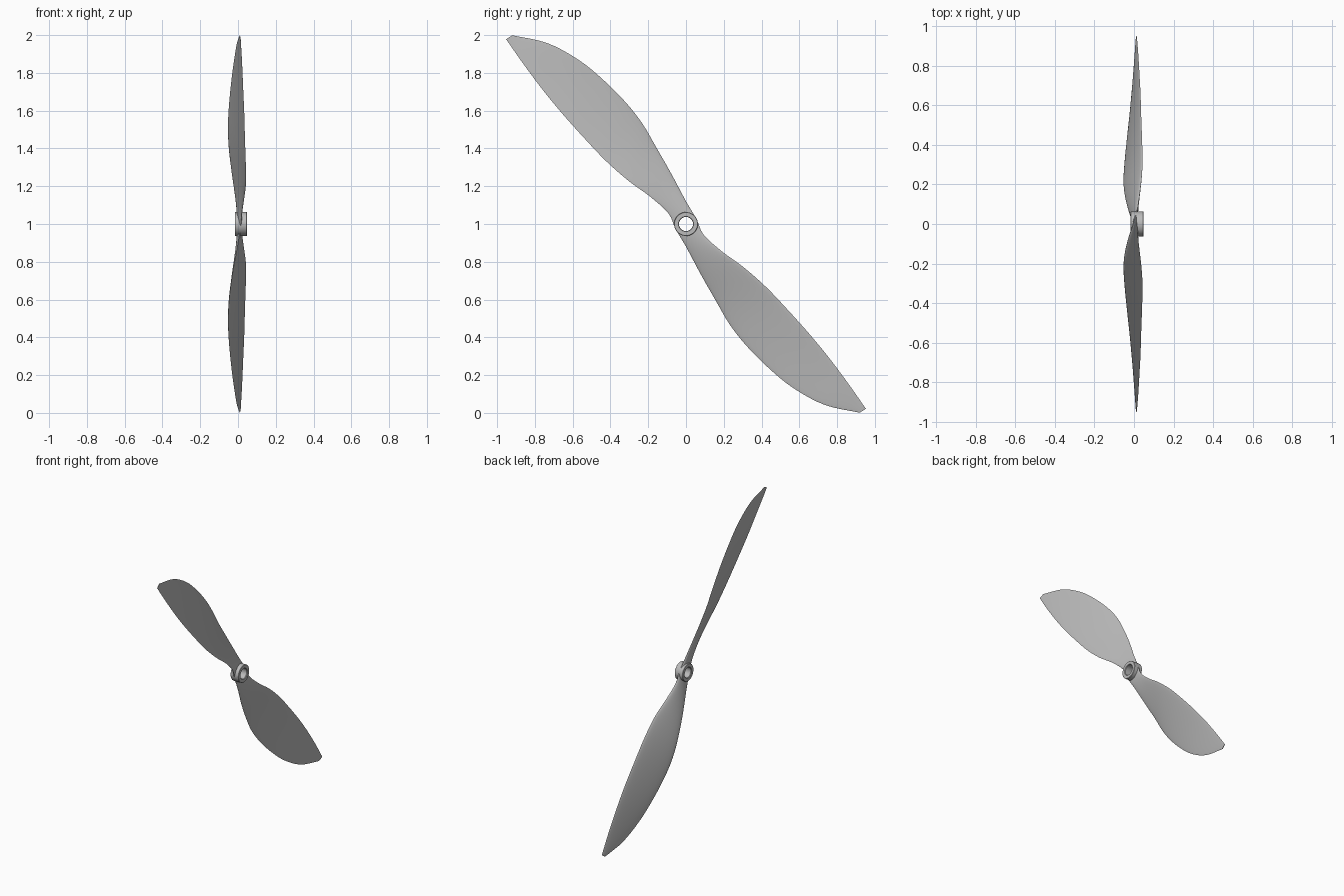
import bpy, bmesh, math
from mathutils import Vector

if "Cube" in bpy.data.objects:
    bpy.data.objects.remove(bpy.data.objects["Cube"])

grey = bpy.data.materials.new("grey")
grey.diffuse_color = (0.5, 0.5, 0.5, 1)
grey.use_nodes = True
grey.node_tree.nodes["Principled BSDF"].inputs["Base Color"].default_value = grey.diffuse_color

# Blade stations, root to tip: leading edge xyz, trailing edge xyz, thickness
ST = [
    (0.012, 0.055, 1.027, 0.012, -0.055, 0.973, 0.024),
    (-0.003, 0.000, 1.120, 0.020, -0.093, 1.056, 0.024),
    (-0.030, -0.080, 1.270, 0.034, -0.190, 1.145, 0.020),
    (-0.048, -0.160, 1.410, 0.043, -0.300, 1.225, 0.017),
    (-0.052, -0.230, 1.530, 0.041, -0.420, 1.330, 0.015),
    (-0.046, -0.320, 1.645, 0.037, -0.530, 1.445, 0.013),
    (-0.034, -0.440, 1.765, 0.033, -0.660, 1.590, 0.011),
    (-0.020, -0.570, 1.870, 0.027, -0.770, 1.725, 0.009),
    (-0.005, -0.735, 1.958, 0.021, -0.870, 1.860, 0.007),
    (0.009, -0.920, 1.999, 0.014, -0.952, 1.978, 0.004),
]
N, SUB = 12, 4


def turn(v):
    """Half turn about the hub axis."""
    return Vector((v[0], -v[1], 2 - v[2]))


def mirrored_root():
    s = ST[1]
    return (*turn(s[3:6]), *turn(s[0:3]), s[6])


def spline(rows):
    ext = [mirrored_root()] + rows + [tuple(2 * a - b for a, b in zip(rows[-1], rows[-2]))]
    out = []
    for i in range(1, len(ext) - 2):
        for k in range(SUB):
            t = k / SUB
            out.append([0.5 * (2 * b + (c - a) * t + (2 * a - 5 * b + 4 * c - d) * t * t
                               + (3 * b - a - 3 * c + d) * t ** 3)
                        for a, b, c, d in zip(*ext[i - 1:i + 3])])
    return out + [list(rows[-1])]


def section(s):
    """Closed section: domed on the -x side, nearly flat on the +x side."""
    a, b, th = Vector(s[0:3]), Vector(s[3:6]), s[6]
    chord = b - a
    span = Vector((0, -0.69, 0.72))
    nrm = chord.cross(span).normalized()
    if nrm.x > 0:
        nrm = -nrm
    ring = []
    for i in range(2 * N):
        u = 0.5 - 0.5 * math.cos(math.pi * i / N)
        h = math.sin(math.pi * i / N) * th
        ring.append(a + chord * u + nrm * (h * 0.65 if i <= N else h * 0.35))
    return ring


def finish(name, bm):
    bmesh.ops.recalc_face_normals(bm, faces=bm.faces)
    me = bpy.data.meshes.new(name)
    bm.to_mesh(me)
    bm.free()
    ob = bpy.data.objects.new(name, me)
    bpy.context.collection.objects.link(ob)
    me.materials.append(grey)
    return ob


def smooth(ob, angle):
    bpy.ops.object.select_all(action='DESELECT')
    ob.select_set(True)
    bpy.context.view_layer.objects.active = ob
    bpy.ops.object.shade_smooth_by_angle(angle=math.radians(angle))


# Twin blades lofted through the hub
upper = [section(s) for s in spline(ST)]
lower = [[turn(r[(N - i) % (2 * N)]) for i in range(2 * N)] for r in upper[1:]]
bm = bmesh.new()
rings = [[bm.verts.new(p) for p in r] for r in lower[::-1] + upper]
for r, q in zip(rings, rings[1:]):
    for i in range(2 * N):
        j = (i + 1) % (2 * N)
        bm.faces.new((r[i], r[j], q[j], q[i]))
bm.faces.new(rings[0])
bm.faces.new(rings[-1])
blades = finish("blades", bm)


def lathe(name, profile, seg=48):
    """Spin a closed (x, radius) profile about the hub axis."""
    bm = bmesh.new()
    rs = [[bm.verts.new((x, r * math.cos(w), 1 + r * math.sin(w))) for x, r in profile]
          for w in (2 * math.pi * k / seg for k in range(seg))]
    n = len(profile)
    for k in range(seg):
        p, q = rs[k], rs[(k + 1) % seg]
        for i in range(n):
            j = (i + 1) % n
            bm.faces.new((p[i], p[j], q[j], q[i]))
    return finish(name, bm)


# Bore cut through the blade root
bm = bmesh.new()
bmesh.ops.create_cone(bm, cap_ends=True, segments=48, radius1=0.045, radius2=0.045, depth=0.4)
for v in bm.verts:
    v.co = Vector((v.co.z, v.co.x, v.co.y + 1))
cutter = finish("bore_cutter", bm)
mod = blades.modifiers.new("bore", 'BOOLEAN')
mod.operation = 'DIFFERENCE'
mod.object = cutter
mod.solver = 'EXACT'
bpy.context.view_layer.objects.active = blades
bpy.ops.object.modifier_apply(modifier=mod.name)
bpy.data.objects.remove(cutter)
smooth(blades, 40)

# Hub sleeve
hub = lathe("hub", [(-0.017, 0.040), (-0.017, 0.061), (-0.015, 0.063), (0.046, 0.063),
                    (0.048, 0.061), (0.048, 0.040), (0.044, 0.037), (-0.013, 0.037)])
smooth(hub, 30)
